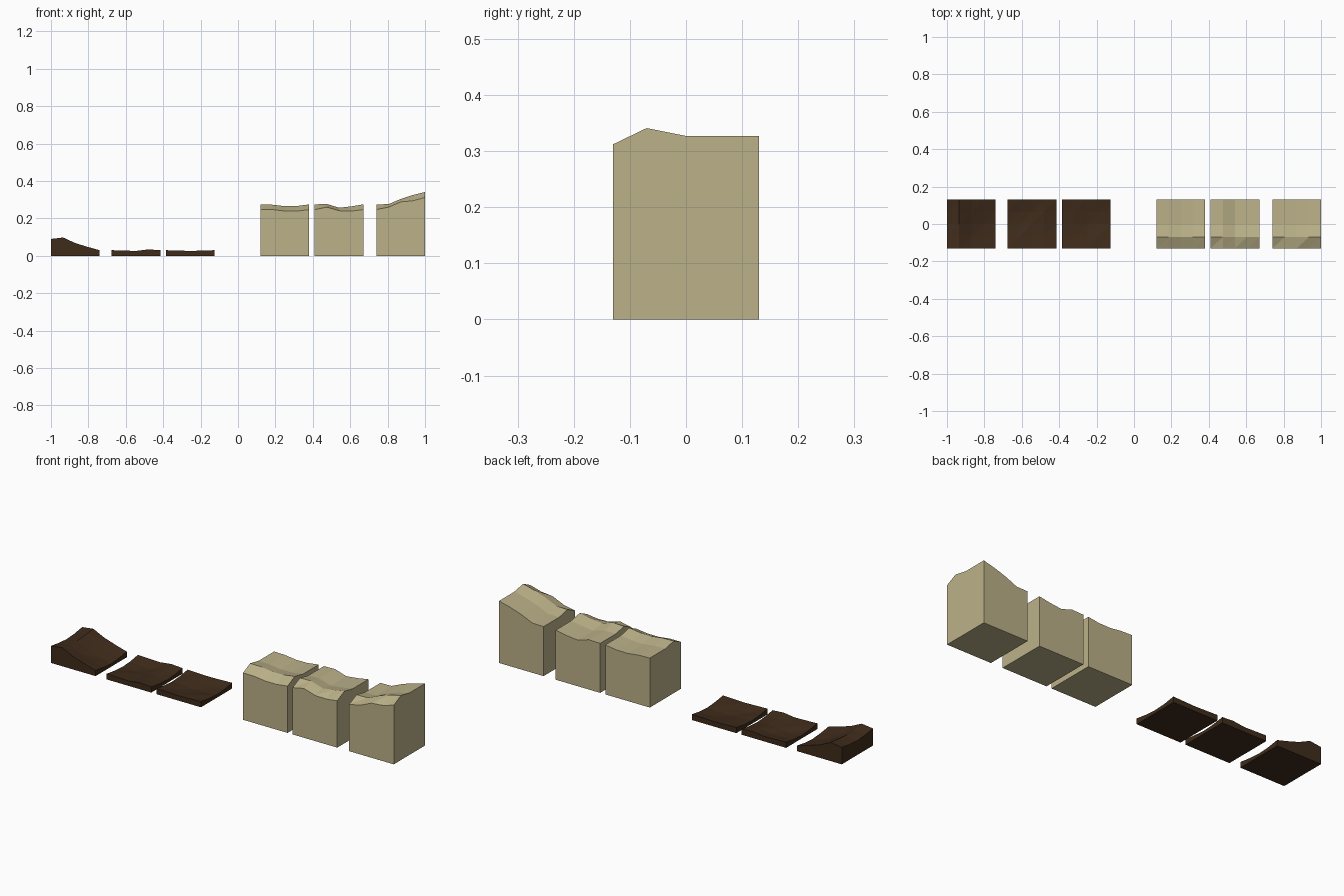
import bpy, bmesh

if "Cube" in bpy.data.objects:
    bpy.data.objects.remove(bpy.data.objects["Cube"])


def material(name, rgb):
    m = bpy.data.materials.new(name)
    m.diffuse_color = (*rgb, 1)
    m.use_nodes = True
    m.node_tree.nodes["Principled BSDF"].inputs["Base Color"].default_value = m.diffuse_color
    return m


def terrain_tile(name, x0, ys, height, mat):
    """Solid block, 0.26 square, whose top follows height(column, row)."""
    bm = bmesh.new()
    xs = [x0 + 0.065 * i for i in range(5)]
    top = [[bm.verts.new((x, y, height(i, j))) for j, y in enumerate(ys)]
           for i, x in enumerate(xs)]
    base = [[bm.verts.new((x, y, 0)) for y in ys] for x in xs]
    n = len(ys) - 1
    for i in range(4):
        for j in range(n):
            a, b = top[i][j], top[i + 1][j]
            c, d = top[i + 1][j + 1], top[i][j + 1]
            bm.faces.new((a, b, c))
            bm.faces.new((a, c, d))
    # rim walls and floor as single polygons
    bm.faces.new([base[i][0] for i in range(5)] + [top[i][0] for i in reversed(range(5))])
    bm.faces.new([base[i][n] for i in range(5)] + [top[i][n] for i in reversed(range(5))])
    bm.faces.new(base[0] + top[0][::-1])
    bm.faces.new(base[4] + top[4][::-1])
    bm.faces.new([base[i][0] for i in range(5)] + base[4][1:] +
                 [base[i][n] for i in (3, 2, 1, 0)] + base[0][n - 1:0:-1])
    bmesh.ops.recalc_face_normals(bm, faces=bm.faces)
    mesh = bpy.data.meshes.new(name)
    bm.to_mesh(mesh)
    bm.free()
    mesh.materials.append(mat)
    bpy.context.collection.objects.link(bpy.data.objects.new(name, mesh))


sand = material("sand", (0.50, 0.44, 0.25))
soil = material("soil", (0.05, 0.025, 0.011))

# Raised sand blocks: front lip, ridge, then a level top
ledge_rows = (-0.13, -0.07, 0.0, 0.13)
ledges = {
    "ledge_straight": (0.12, (0.275, 0.273, 0.265, 0.266, 0.275), (0.247, 0.247, 0.239, 0.239, 0.247)),
    "ledge_wavy": (0.41, (0.275, 0.277, 0.257, 0.264, 0.275), (0.247, 0.26, 0.241, 0.239, 0.247)),
    "ledge_ramp": (0.74, (0.275, 0.276, 0.304, 0.325, 0.341), (0.247, 0.26, 0.288, 0.294, 0.312)),
}
for name, (x0, ridge, lip) in ledges.items():
    terrain_tile(name, x0, ledge_rows,
                 lambda i, j, r=ridge, f=lip: f[i] if j == 0 else r[i] - (0.014 if j > 1 else 0),
                 sand)

# Thin soil path tiles: long profile plus a worn hollow and slight unevenness
path_rows = [-0.13 + 0.065 * j for j in range(5)]
hollow = (0.0, -0.009, -0.014, -0.010, 0.0)
bumps = (0, 0.004, -0.003, 0.003, -0.002)
paths = {
    "path_ramp": (-1.0, (0.09, 0.098, 0.068, 0.048, 0.03)),
    "path_wavy": (-0.675, (0.03, 0.028, 0.026, 0.034, 0.03)),
    "path_straight": (-0.385, (0.03, 0.028, 0.026, 0.028, 0.03)),
}
for k, (name, (x0, prof)) in enumerate(paths.items()):
    def soil_height(i, j, p=prof, k=k):
        inner = 0 < i < 4 and 0 < j < 4
        return p[i] + hollow[j] + (bumps[(2 * i + 3 * j + k) % 5] if inner else 0)
    terrain_tile(name, x0, path_rows, soil_height, soil)
